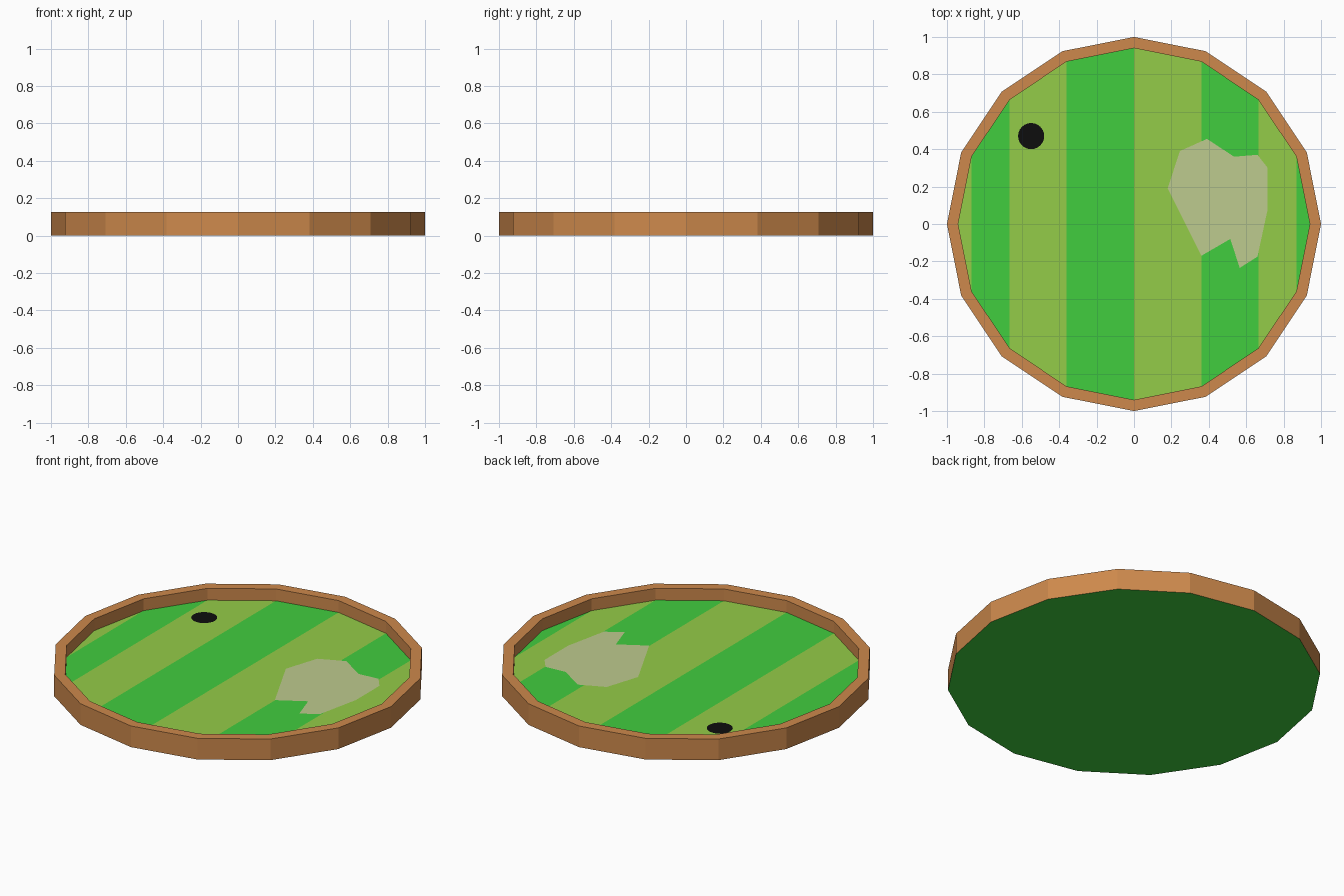
import bpy, math

if "Cube" in bpy.data.objects:
    bpy.data.objects.remove(bpy.data.objects["Cube"])

SIDES, R_OUT, R_IN = 16, 1.0, 0.94
TOP, FLOOR = 0.125, 0.055


def material(name, rgb):
    lin = [((c / 255 + 0.055) / 1.055) ** 2.4 if c > 10 else c / 255 / 12.92 for c in rgb]
    m = bpy.data.materials.new(name)
    m.diffuse_color = (*lin, 1)
    m.use_nodes = True
    m.node_tree.nodes["Principled BSDF"].inputs["Base Color"].default_value = m.diffuse_color
    return m


def add_object(name, verts, faces, mats, slots=None):
    me = bpy.data.meshes.new(name)
    me.from_pydata(verts, [], faces)
    for m in mats:
        me.materials.append(m)
    for i, s in enumerate(slots or []):
        me.polygons[i].material_index = s
    me.update()
    ob = bpy.data.objects.new(name, me)
    bpy.context.collection.objects.link(ob)
    return ob


def ring(r, z, n=SIDES, cx=0, cy=0):
    return [(cx + r * math.cos(2 * math.pi * i / n),
             cy + r * math.sin(2 * math.pi * i / n), z) for i in range(n)]


wood = material("wood", (205, 137, 76))
green = material("grass", (65, 205, 62))
light = material("light_grass", (148, 204, 72))
sand = material("sand", (190, 203, 142))
black = material("black", (13, 13, 13))

# Wooden border: outer wall, flat rim, inner wall
profile = [(R_OUT, 0), (R_OUT, TOP), (R_IN, TOP), (R_IN, FLOOR)]
verts = [v for r, z in profile for v in ring(r, z)]
faces = []
for p in range(len(profile) - 1):
    for i in range(SIDES):
        j = (i + 1) % SIDES
        a, b = p * SIDES, (p + 1) * SIDES
        faces.append((a + i, a + j, b + j, b + i))
add_object("wooden_border", verts, faces, [wood])

# Striped lawn: one strip between each pair of vertex columns
strips, slots = [], []
half = SIDES // 2
for k in range(half):
    strip = [k, k + 1, SIDES - k - 1, (SIDES - k) % SIDES]
    strips.append(tuple(dict.fromkeys(strip)))
    slots.append(k % 2)
add_object("striped_lawn", ring(R_IN, FLOOR), strips, [green, light], slots)

# Green underside
add_object("underside", ring(R_OUT, 0), [tuple(reversed(range(SIDES)))], [green])

# Sand patch lying on the lawn
outline = [(0.18, 0.19), (0.36, -0.17), (0.515, -0.08), (0.565, -0.235),
           (0.66, -0.175), (0.715, 0.08), (0.715, 0.30), (0.66, 0.37),
           (0.535, 0.36), (0.39, 0.455), (0.245, 0.39)]
add_object("sand_patch", [(x, y, FLOOR + 0.002) for x, y in outline],
           [tuple(range(len(outline)))], [sand])

# Black cup marker
add_object("cup", ring(0.07, FLOOR + 0.002, 24, -0.55, 0.47), [tuple(range(24))], [black])
